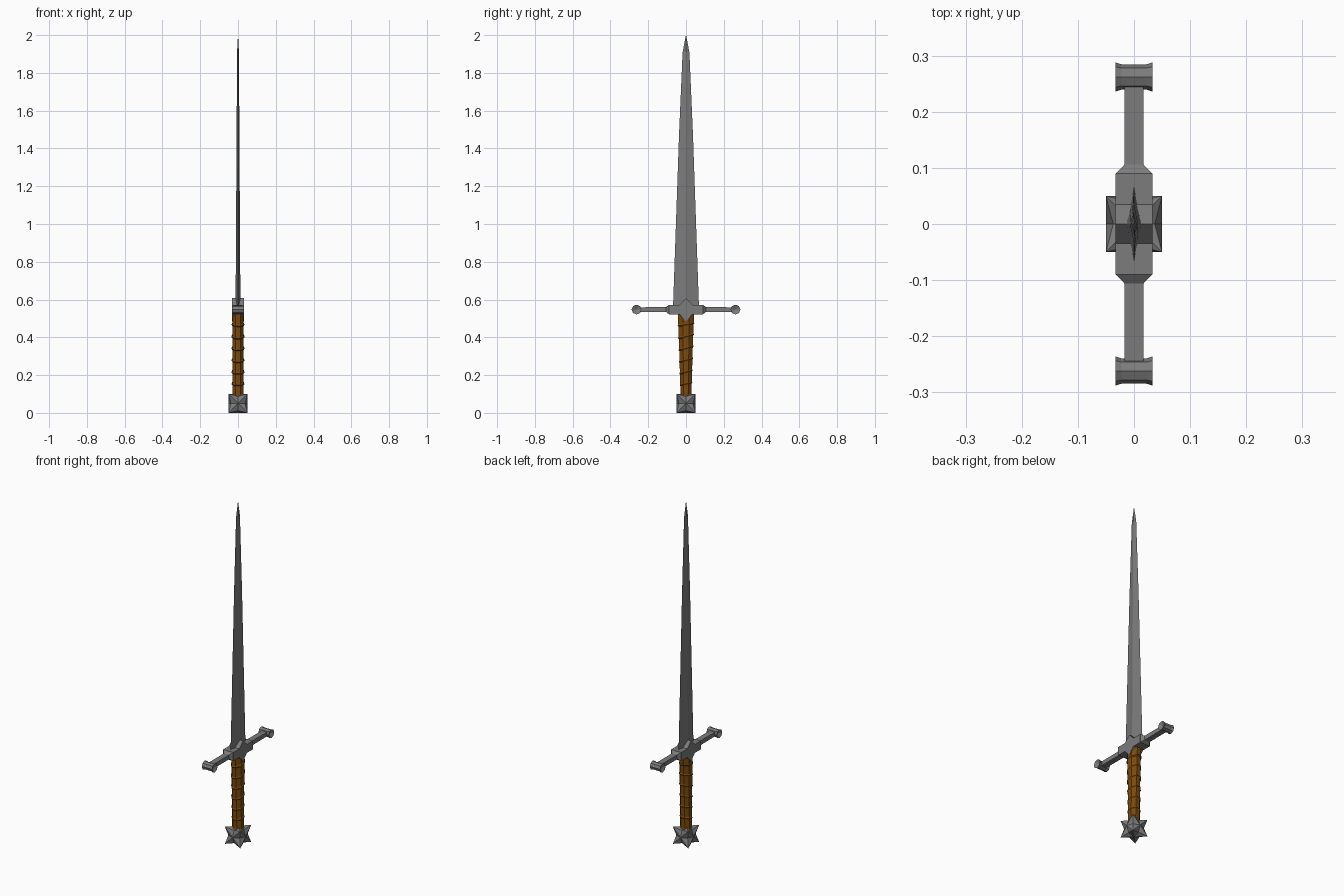
import bpy, bmesh, math

if "Cube" in bpy.data.objects:
    bpy.data.objects.remove(bpy.data.objects["Cube"])


def paint(name, r, g, b):
    material = bpy.data.materials.new(name)
    material.diffuse_color = (r, g, b, 1)
    material.use_nodes = True
    material.node_tree.nodes["Principled BSDF"].inputs["Base Color"].default_value = material.diffuse_color
    return material


steel = paint("dark_steel", 0.20, 0.20, 0.20)
leather = paint("leather", 0.20, 0.067, 0.004)


def finish(name, bm, material):
    bmesh.ops.recalc_face_normals(bm, faces=bm.faces)
    mesh = bpy.data.meshes.new(name)
    bm.to_mesh(mesh)
    bm.free()
    mesh.materials.append(material)
    obj = bpy.data.objects.new(name, mesh)
    bpy.context.collection.objects.link(obj)
    return obj


def loft(name, rings, material=steel):
    """Skin a list of equal-length closed rings and cap both ends."""
    bm = bmesh.new()
    loops = [[bm.verts.new(p) for p in ring] for ring in rings]
    n = len(loops[0])
    for a, b in zip(loops, loops[1:]):
        for i in range(n):
            j = (i + 1) % n
            bm.faces.new((a[i], a[j], b[j], b[i]))
    bm.faces.new(loops[0])
    bm.faces.new(loops[-1])
    return finish(name, bm, material)


def rect(y, hx, hz, z=0.547):
    return [(sx * hx, y, z + sz * hz) for sx, sz in ((-1, -1), (1, -1), (1, 1), (-1, 1))]


# Blade: slightly hollow-ground diamond section, tapering to a point
section = [(1, 0), (0.46, 0.45), (0, 1), (-0.46, 0.45),
           (-1, 0), (-0.46, -0.45), (0, -1), (0.46, -0.45)]
stations = [(0.55, 0.013, 0.069), (1.47, 0.0075, 0.037),
            (1.91, 0.005, 0.018), (2.0, 0.0003, 0.0005)]
loft("blade", [[(hx * u, hy * v, z) for u, v in section] for z, hx, hy in stations])

# Guard centre: block with a point above and below, extruded across the blade
outline = [(-0.09, 0.522), (-0.035, 0.522), (0, 0.485), (0.035, 0.522), (0.09, 0.522),
           (0.09, 0.572), (0.035, 0.572), (0, 0.607), (-0.035, 0.572), (-0.09, 0.572)]
loft("guard_block", [[(x, y, z) for y, z in outline] for x in (-0.033, 0.033)])

# Guard arms and flared finials on both sides
for s, side in ((1, "right"), (-1, "left")):
    loft("guard_arm_" + side, [rect(s * y, hx, hz) for y, hx, hz in
                               ((0.089, 0.033, 0.025), (0.106, 0.017, 0.013), (0.255, 0.017, 0.012))])
    loft("finial_" + side,
         [[(x, s * 0.262 + r * math.cos(k * math.pi / 4), 0.547 + r * math.sin(k * math.pi / 4))
           for k in range(8)]
          for x, r in ((-0.022, 0.002), (-0.033, 0.026), (-0.022, 0.0225),
                       (0.022, 0.0225), (0.033, 0.026), (0.022, 0.002))])

# Grip: octagonal leather wrap with a slanted ridge at every turn
rings = []
turns, z0, z1 = 7, 0.085, 0.525
for i in range(turns):
    for t, swell in ((0, 1.03), (0.09, 1.16), (0.2, 1.05)):
        f = (i + t) / turns
        hx, hy = 0.031 * swell, (0.029 + 0.015 * f) * swell
        slant = 0.25 * min(1, 5 * f, 5 * (1 - f))
        ring = []
        for k in range(8):
            a = (k + 0.5) * math.pi / 4
            y = hy * math.sin(a)
            ring.append((hx * math.cos(a), y, z0 + (z1 - z0) * f + slant * y))
        rings.append(ring)
rings.append([(x, y * 1.02, z1) for x, y, z in rings[-1]])
loft("grip", rings, leather)

# Pommel: cube with its edge midpoints pulled in, leaving spiked corners
bm = bmesh.new()
R = 0.05
bmesh.ops.create_cube(bm, size=2 * R)
bmesh.ops.subdivide_edges(bm, edges=bm.edges[:], cuts=1, use_grid_fill=True)
for v in bm.verts:
    if sum(abs(c) < 1e-5 for c in v.co) == 1:
        v.co *= 0.74
bmesh.ops.triangulate(bm, faces=bm.faces[:], quad_method='LONG_EDGE')
for v in bm.verts:
    v.co.z += R
finish("pommel", bm, steel)
